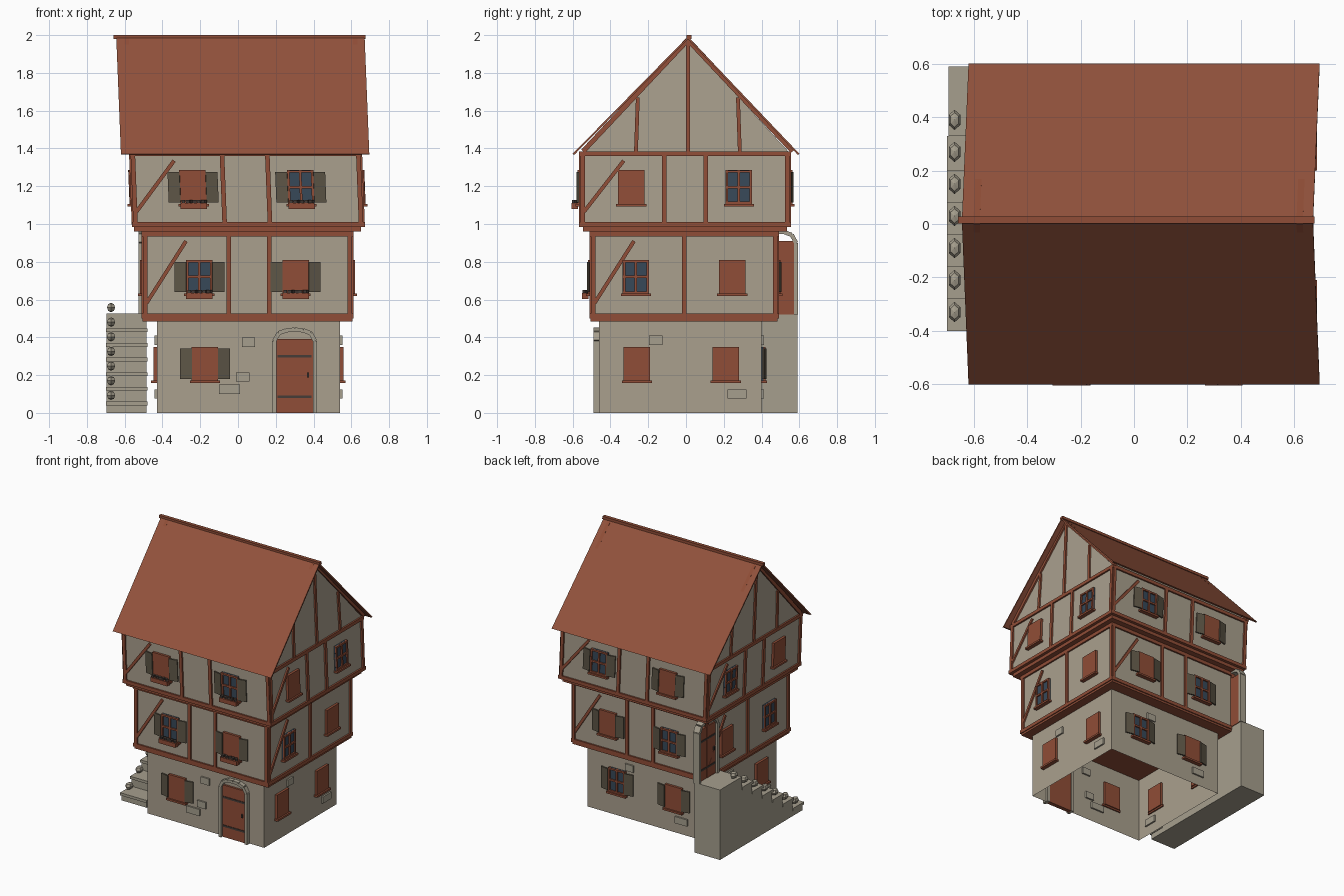
import bpy, bmesh, math
from mathutils import Matrix, Vector

if "Cube" in bpy.data.objects:
    bpy.data.objects.remove(bpy.data.objects["Cube"])


def material(name, rgb):
    m = bpy.data.materials.new(name)
    m.use_nodes = True
    m.diffuse_color = (*rgb, 1)
    m.node_tree.nodes["Principled BSDF"].inputs["Base Color"].default_value = (*rgb, 1)
    return m


plaster = material("plaster", (0.40, 0.35, 0.27))
stone = material("stone", (0.38, 0.345, 0.27))
timber = material("red_timber", (0.28, 0.075, 0.038))
tile = material("roof_tile", (0.29, 0.085, 0.045))
wood = material("shutter_wood", (0.11, 0.092, 0.062))
glass = material("window_glass", (0.038, 0.065, 0.098))
iron = material("dark_iron", (0.06, 0.045, 0.038))

parts = {}


def part(name, mat):
    return parts.setdefault(name, (bmesh.new(), mat))[0]


def box(name, mat, M, centre, size, turn=None):
    T = M @ Matrix.Translation(centre) @ (turn or Matrix()) @ Matrix.Diagonal((*size, 1))
    bmesh.ops.create_cube(part(name, mat), size=1, matrix=T)


def bar(name, mat, M, y, p, q, width, depth):
    """Beam between two points (u, z) on a wall plane."""
    d = Vector((q[0] - p[0], q[1] - p[1]))
    turn = Matrix.Rotation(-math.atan2(d.y, d.x), 4, 'Y')
    box(name, mat, M, ((p[0] + q[0]) / 2, y, (p[1] + q[1]) / 2), (d.length, depth, width), turn)


def prism(name, mat, x0, x1, profile):
    """Extrude a (y, z) outline along x."""
    bm = part(name, mat)
    ends = [[bm.verts.new((x, y, z)) for y, z in profile] for x in (x0, x1)]
    bm.faces.new(ends[0])
    bm.faces.new(ends[1][::-1])
    n = len(profile)
    for i in range(n):
        j = (i + 1) % n
        bm.faces.new((ends[0][j], ends[0][i], ends[1][i], ends[1][j]))


def window(M, d, u, z, glazed, shutters, planter):
    """Window with its lower edge at z, on the wall plane y = -d."""
    w, h = 0.14, 0.18
    mid = z + h / 2
    if glazed:
        box("window_panes", glass, M, (u, -d, mid), (w, 0.02, h))
        for s in (-1, 0, 1):
            box("window_frames", timber, M, (u + s * (w / 2 - 0.007), -d - 0.003, mid), (0.013, 0.034, h))
            box("window_frames", timber, M, (u, -d - 0.003, mid + s * (h / 2 - 0.007)), (w, 0.034, 0.013))
    else:
        box("closed_windows", timber, M, (u, -d, mid), (w, 0.036, h))
    box("window_sills", timber, M, (u, -d - 0.01, z - 0.005), (w + 0.02, 0.04, 0.014))
    if shutters:
        for s in (-1, 1):
            box("shutters", wood, M, (u + s * 0.1, -d - 0.014, mid), (0.064, 0.01, 0.16),
                Matrix.Rotation(s * 0.2, 4, 'Z'))
    if planter:
        box("flower_boxes", timber, M, (u, -d - 0.033, z - 0.01), (0.14, 0.035, 0.032))
        for i in range(5):
            box("flowers", iron, M, (u + (i - 2) * 0.027, -d - 0.033, z + 0.012), (0.018, 0.024, 0.018),
                Matrix.Rotation(i, 4, 'Z'))


def door(M, d, u, z):
    """Plank door with iron bands inside a stone arch."""
    box("doors", timber, M, (u, -d, z + 0.195), (0.2, 0.03, 0.39))
    for h in (0.085, 0.3):
        box("door_bands", iron, M, (u, -d - 0.016, z + h), (0.18, 0.006, 0.014))
    box("door_bands", iron, M, (u + 0.07, -d - 0.02, z + 0.2), (0.012, 0.012, 0.025))
    arch = [(0.108, 0), (0.108, 0.38), (0.085, 0.422), (0.045, 0.437), (0, 0.441)]
    for s in (-1, 1):
        for a, b in zip(arch, arch[1:]):
            bar("door_arches", stone, M, -d - 0.006, (u + s * a[0], z + a[1]), (u + s * b[0], z + b[1]),
                0.022, 0.05)


def sides(cx, cy, hx, hy):
    """Yield matrix, plane distance, half width: front, left, back, right."""
    for k in range(4):
        M = Matrix.Translation((cx, cy, 0)) @ Matrix.Rotation(k * math.pi / 2, 4, 'Z')
        yield k, M, (hx if k % 2 else hy), (hy if k % 2 else hx)


def framed_storey(name, cx, cy, hx, hy, z0, z1, posts, spread, sill, glazing):
    box(name + "_walls", plaster, Matrix(), (cx, cy, (z0 + z1) / 2), (2 * hx, 2 * hy, z1 - z0 - 0.01))
    beams = name + "_timbers"
    for k, M, d, w in sides(cx, cy, hx, hy):
        for z in (z0 + 0.013, z1 - 0.013):
            box(beams, timber, M, (0, -d, z), (2 * w + 0.024, 0.024, 0.026))
        for u in [-w + 0.008, w - 0.008] + posts[k % 2]:
            box(beams, timber, M, (u, -d, (z0 + z1) / 2), (0.024, 0.024, z1 - z0))
        bar(beams, timber, M, -d, (-w + 0.015, z0 + 0.08), (-w + 0.225, z1 - 0.05), 0.02, 0.022)
        for i, s in enumerate((-1, 1)):
            window(M, d, s * spread, sill, glazing[k][i] == "g", k % 2 == 0, k == 0)


# Ground floor: four walls, open underneath
gx, gy, ghx, ghy = 0.055, -0.03, 0.485, 0.43
for k, M, d, w in sides(gx, gy, ghx, ghy):
    bm = part("ground_floor_walls", plaster)
    bm.faces.new([bm.verts.new(M @ Vector((u, -d, z))) for u, z in ((-w, 0), (w, 0), (w, 0.49), (-w, 0.49))])
    window(M, d, -0.23, 0.17, k == 2, k % 2 == 0, False)
    if k == 0:
        door(M, d, 0.245, 0)
    else:
        window(M, d, 0.24, 0.17, False, k % 2 == 0, False)
    # Loose stones showing in the plaster
    blocks = [(0, 0.375, 0.07), (-0.03, 0.19, 0.07), (-0.1, 0.125, 0.11)] if k == 0 else \
        [(-0.13, 0.385, 0.07), (0.3, 0.1, 0.1)]
    for u, z, length in blocks:
        box("wall_stones", stone, M, (u, -d, z), (length, 0.024, 0.05))

# Middle and top storeys on jettied floors
box("middle_floor", timber, Matrix(), (0.05, -0.01, 0.5), (1.11, 0.99, 0.03))
framed_storey("middle_storey", 0.05, -0.01, 0.55, 0.49, 0.5, 0.96, [[-0.1, 0.115], [0]],
              0.255, 0.63, ["gc", "gc", "cg", "cg"])
box("top_floor", timber, Matrix(), (0.05, -0.005, 0.975), (1.2, 1.08, 0.03))
framed_storey("top_storey", 0.055, -0.005, 0.605, 0.55, 0.985, 1.385, [[-0.125, 0.115], [-0.11, 0.11]],
              0.285, 1.105, ["cg", "cg", "gc", "gc"])

# Attic gables with rafters and studs
prism("attic_walls", plaster, -0.55, 0.66, [(-0.55, 1.375), (0.55, 1.375), (0.01, 1.965)])
for k, M, d, w in sides(0.055, 0.01, 0.605, 0.55):
    if k % 2:
        for s in (-1, 1):
            bar("gable_timbers", timber, M, -d, (s * 0.555, 1.385), (0, 1.975), 0.026, 0.024)
            bar("gable_timbers", timber, M, -d, (s * 0.275, 1.38), (s * 0.265, 1.67), 0.02, 0.022)
        bar("gable_timbers", timber, M, -d, (0, 1.38), (0, 1.96), 0.022, 0.022)

# Roof slopes and ridge beam
for s in (-1, 1):
    prism("roof", tile, -0.605, 0.71,
          [(s * 0.602, 1.37), (0.01, 1.992), (0.01, 1.978), (s * 0.59, 1.368)][::s])
box("ridge_beam", timber, Matrix(), (0.048, 0.015, 1.99), (1.335, 0.026, 0.02))

# Outside stair with rounded stones along its edge
for i in range(7):
    top = 0.06 + 0.0775 * i
    y0 = -0.39 + 0.12 * i
    y1 = 0.59 if i == 6 else y0 + 0.12
    size = (0.21, y1 - y0, top)
    box("stair_steps", stone, Matrix(), (-0.59, (y0 + y1) / 2, top / 2), size)
    if i < 6:
        box("stair_treads", stone, Matrix(), (-0.59, y0 + 0.055, top - 0.01), (0.22, 0.13, 0.02))
    T = Matrix.Translation((-0.672, y0 + 0.06, top + 0.033)) @ Matrix.Diagonal((0.025, 0.038, 0.025, 1))
    bmesh.ops.create_uvsphere(part("stair_edge_stones", stone), u_segments=6, v_segments=4, radius=1, matrix=T)

# Door at the stair head
door(Matrix.Translation((0.05, 0, 0)) @ Matrix.Rotation(-math.pi / 2, 4, 'Z'), 0.545, -0.475, 0.52)

# Upper house leans slightly sideways
for name, (bm, mat) in parts.items():
    for v in bm.verts:
        v.co.x -= 0.04 * max(0, v.co.z - 1)
    bmesh.ops.recalc_face_normals(bm, faces=bm.faces[:])
    if name == "ground_floor_walls":
        for f in bm.faces:
            if f.normal.dot(f.calc_center_median() - Vector((gx, gy, 0.245))) < 0:
                f.normal_flip()
    mesh = bpy.data.meshes.new(name)
    bm.to_mesh(mesh)
    bm.free()
    mesh.materials.append(mat)
    bpy.context.collection.objects.link(bpy.data.objects.new(name, mesh))
